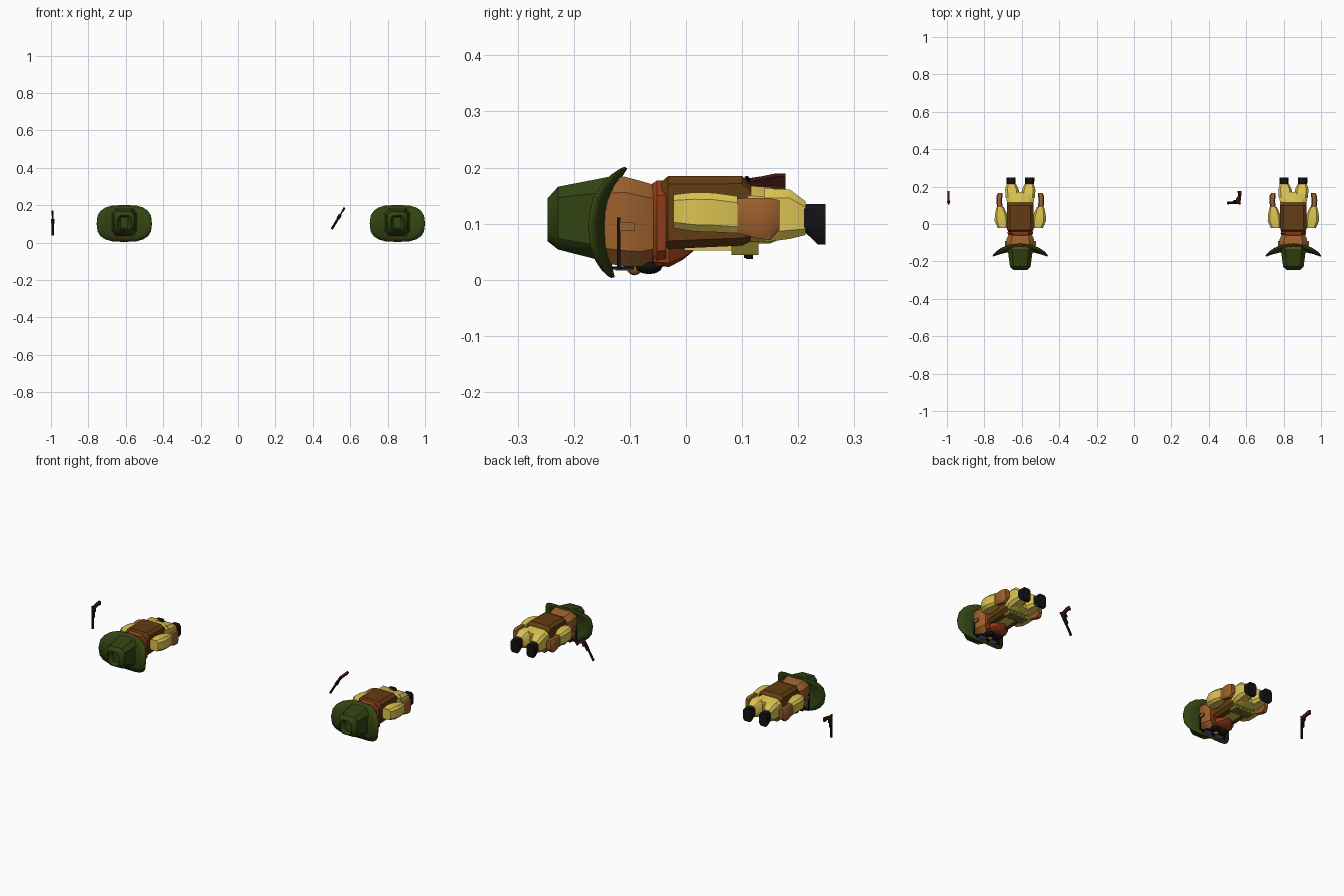
import bpy, bmesh, math
from mathutils import Matrix, Vector

if "Cube" in bpy.data.objects:
    bpy.data.objects.remove(bpy.data.objects["Cube"])


def material(name, rgb):
    m = bpy.data.materials.new(name)
    m.use_nodes = True
    m.diffuse_color = (*rgb, 1)
    m.node_tree.nodes["Principled BSDF"].inputs["Base Color"].default_value = (*rgb, 1)
    return m


GREEN = material("hat green", (0.032, 0.056, 0.006))
SKIN = material("tan skin", (0.33, 0.115, 0.025))
VEST = material("vest brown", (0.125, 0.046, 0.006))
YELLOW = material("shirt yellow", (0.72, 0.55, 0.085))
SCARF = material("scarf red", (0.28, 0.045, 0.01))
BLACK = material("black", (0.006, 0.006, 0.007))
BLUE = material("lens blue", (0.08, 0.16, 0.4))
OLIVE = material("pouch olive", (0.2, 0.16, 0.02))
GRIP = material("grip dark red", (0.06, 0.01, 0.006))


def finish(bm, name, mat, smooth=35):
    """Turn a bmesh into a named, coloured object."""
    bmesh.ops.recalc_face_normals(bm, faces=bm.faces)
    me = bpy.data.meshes.new(name)
    bm.to_mesh(me)
    bm.free()
    me.materials.append(mat)
    ob = bpy.data.objects.new(name, me)
    bpy.context.collection.objects.link(ob)
    bpy.ops.object.select_all(action="DESELECT")
    ob.select_set(True)
    bpy.context.view_layer.objects.active = ob
    bpy.ops.object.shade_smooth_by_angle(angle=math.radians(smooth))
    return ob


def loft(name, mat, sections, ox=0, c=0.65, smooth=35):
    """Skin chamfered rectangles (x, y, z, half width, half height) along y."""
    bm = bmesh.new()
    shape = [(1, c), (c, 1), (-c, 1), (-1, c), (-1, -c), (-c, -1), (c, -1), (1, -c)]
    rings = [[bm.verts.new((ox + x + a * hx, y, z + b * hz)) for a, b in shape]
             for x, y, z, hx, hz in sections]
    for r, q in zip(rings, rings[1:]):
        for i in range(8):
            j = (i + 1) % 8
            bm.faces.new((r[i], r[j], q[j], q[i]))
    bm.faces.new(rings[0])
    bm.faces.new(rings[-1])
    return finish(bm, name, mat, smooth)


def box(name, mat, center, size):
    bm = bmesh.new()
    bmesh.ops.create_cube(bm, size=1, matrix=Matrix.Translation(center) @ Matrix.Diagonal((*size, 1)))
    return finish(bm, name, mat)


def ball(name, mat, center, radii):
    bm = bmesh.new()
    bmesh.ops.create_uvsphere(bm, u_segments=10, v_segments=6, radius=1,
                              matrix=Matrix.Translation(center) @ Matrix.Diagonal((*radii, 1)))
    return finish(bm, name, mat, 60)


def plate(name, mat, profile, x, thick):
    """Extrude a (y, z) outline sideways."""
    bm = bmesh.new()
    face = bm.faces.new([bm.verts.new((x - thick / 2, y, z)) for y, z in profile])
    out = bmesh.ops.extrude_face_region(bm, geom=[face])
    verts = [v for v in out["geom"] if isinstance(v, bmesh.types.BMVert)]
    bmesh.ops.translate(bm, verts=verts, vec=(thick, 0, 0))
    return finish(bm, name, mat)


def hat_brim(name, ox):
    """Oval disc with sides curled up toward the crown."""
    bm = bmesh.new()
    n, rings = 20, []
    for k in (0.45, 0.75, 1):
        ring = []
        for i in range(n):
            a = math.tau * i / n
            u, t = [math.copysign(abs(f) ** 0.7, f) * k for f in (math.cos(a), math.sin(a))]
            bend = (0.035 if t > 0 else 0.012) * t * t
            ring.append(bm.verts.new((ox + 0.147 * u, -0.142 + bend - 0.03 * u * u, 0.102 + 0.098 * t)))
        rings.append(ring)
    for r, q in zip(rings, rings[1:]):
        for i in range(n):
            j = (i + 1) % n
            bm.faces.new((r[i], r[j], q[j], q[i]))
    bm.faces.new(rings[0])
    ob = finish(bm, name, GREEN)
    mod = ob.modifiers.new("thickness", "SOLIDIFY")
    mod.thickness = 0.006
    mod.offset = 0


def figure(tag, ox):
    """One figure lying face down with the head toward the front."""
    # Hat
    hat_brim(tag + "_hat_brim", ox)
    loft(tag + "_hat_crown", GREEN, [(0, -0.225, 0.107, 0.02, 0.03), (0, -0.247, 0.107, 0.035, 0.038),
         (0, -0.228, 0.11, 0.055, 0.056), (0, -0.13, 0.107, 0.068, 0.078)], ox)
    # Head and face
    loft(tag + "_head", SKIN, [(0, -0.15, 0.105, 0.066, 0.074), (0, -0.11, 0.104, 0.076, 0.08),
         (0, -0.08, 0.1, 0.073, 0.076), (0, -0.052, 0.1, 0.06, 0.068)], ox)
    ball(tag + "_nose", SKIN, (ox, -0.092, 0.022), (0.013, 0.014, 0.014))
    box(tag + "_glasses_bridge", BLACK, (ox, -0.115, 0.02), (0.02, 0.006, 0.005))
    for side, s in (("left", 1), ("right", -1)):
        name = f"{tag}_{side}_"
        ball(name + "moustache", BLACK, (ox + s * 0.023, -0.066, 0.024), (0.028, 0.024, 0.014))
        box(name + "ear", SKIN, (ox + s * 0.077, -0.105, 0.095), (0.012, 0.026, 0.016))
        box(name + "glasses_frame", BLACK, (ox + s * 0.034, -0.112, 0.021), (0.05, 0.038, 0.005))
        box(name + "lens", BLUE, (ox + s * 0.034, -0.112, 0.018), (0.04, 0.028, 0.003))
        box(name + "frame_corner", BLACK, (ox + s * 0.066, -0.118, 0.022), (0.03, 0.006, 0.005))
        box(name + "glasses_arm", BLACK, (ox + s * 0.079, -0.12, 0.066), (0.005, 0.006, 0.09))
    # Scarf
    loft(tag + "_scarf", SCARF, [(0, -0.062, 0.1, 0.06, 0.07), (0, -0.052, 0.1, 0.068, 0.077),
         (0, -0.036, 0.102, 0.066, 0.075)], ox)
    loft(tag + "_scarf_front", SCARF, [(0, -0.058, 0.045, 0.055, 0.02), (0, -0.03, 0.043, 0.052, 0.02),
         (0, -0.005, 0.05, 0.03, 0.014), (0, 0.015, 0.057, 0.004, 0.004)], ox)
    # Vest with open front
    loft(tag + "_vest", VEST, [(0, -0.044, 0.12, 0.058, 0.054), (0, -0.032, 0.12, 0.07, 0.065),
         (0, 0.1, 0.123, 0.071, 0.062), (0, 0.116, 0.118, 0.069, 0.05)], ox, 0.78)
    box(tag + "_shirt_front", YELLOW, (ox, 0.04, 0.057), (0.055, 0.145, 0.009))
    # Trousers
    loft(tag + "_hips", YELLOW, [(0, 0.095, 0.117, 0.067, 0.052), (0, 0.15, 0.115, 0.077, 0.05),
         (0, 0.172, 0.116, 0.07, 0.042)], ox)
    # Row of cartridge pouches
    for i in range(5):
        box(f"{tag}_pouch_{i}", OLIVE, (ox + (i - 2) * 0.023, 0.105, 0.056), (0.019, 0.048, 0.024))
    for side, s in (("left", 1), ("right", -1)):
        name = f"{tag}_{side}_"
        # Leg and boot
        loft(name + "leg", YELLOW, [(s * 0.04, 0.14, 0.115, 0.038, 0.048), (s * 0.045, 0.185, 0.117, 0.036, 0.044),
             (s * 0.048, 0.213, 0.11, 0.025, 0.03)], ox)
        loft(name + "boot", BLACK, [(s * 0.05, 0.206, 0.111, 0.023, 0.024), (s * 0.05, 0.212, 0.11, 0.024, 0.025),
             (s * 0.05, 0.235, 0.099, 0.025, 0.036), (s * 0.05, 0.249, 0.099, 0.025, 0.036)], ox)
        # Sleeve and hand
        loft(name + "sleeve", YELLOW, [(s * 0.094, -0.022, 0.122, 0.026, 0.03), (s * 0.1, 0.015, 0.121, 0.037, 0.035),
             (s * 0.103, 0.05, 0.12, 0.033, 0.035), (s * 0.108, 0.092, 0.116, 0.019, 0.033)], ox)
        loft(name + "hand", SKIN, [(s * 0.109, 0.085, 0.115, 0.015, 0.03), (s * 0.113, 0.125, 0.11, 0.015, 0.036),
             (s * 0.111, 0.15, 0.108, 0.016, 0.037), (s * 0.106, 0.167, 0.116, 0.012, 0.026)], ox)


def revolver(tag, x, z, tilt):
    """Revolver with the muzzle down, turned about the y axis."""
    def rod(name, y, z0, z1, r):
        bm = bmesh.new()
        bmesh.ops.create_cone(bm, cap_ends=True, segments=8, radius1=r, radius2=r, depth=z1 - z0,
                              matrix=Matrix.Translation((0, y, (z0 + z1) / 2)))
        return finish(bm, name, BLACK)

    guard = [(0.124, 0.088), (0.138, 0.09), (0.141, 0.1), (0.136, 0.109), (0.124, 0.108),
             (0.124, 0.104), (0.134, 0.104), (0.136, 0.1), (0.134, 0.094), (0.124, 0.092)]
    handle = [(0.113, 0.108), (0.112, 0.124), (0.135, 0.128), (0.16, 0.134), (0.177, 0.134),
              (0.177, 0.112), (0.155, 0.115), (0.13, 0.108)]
    frame = [(0.107, 0.06), (0.107, 0.115), (0.104, 0.128), (0.11, 0.13), (0.116, 0.122),
             (0.132, 0.112), (0.126, 0.09), (0.126, 0.06)]
    parts = [
        rod(tag + "_barrel", 0.113, 0, 0.07, 0.006),
        rod(tag + "_cylinder", 0.118, 0.064, 0.09, 0.009),
        plate(tag + "_frame", BLACK, frame, 0, 0.008),
        plate(tag + "_trigger_guard", BLACK, guard, 0, 0.004),
        plate(tag + "_grip", GRIP, handle, 0, 0.011),
        box(tag + "_front_sight", BLACK, (0, 0.106, 0.006), (0.003, 0.005, 0.008)),
    ]
    turn = Matrix.Translation((x, 0, z)) @ Matrix.Rotation(math.radians(tilt), 4, "Y")
    for p in parts:
        p.data.transform(turn)


figure("first", -0.608)
figure("second", 0.852)
revolver("first_revolver", -0.991, 0.037, 0)
revolver("second_revolver", 0.501, 0.072, 31)
